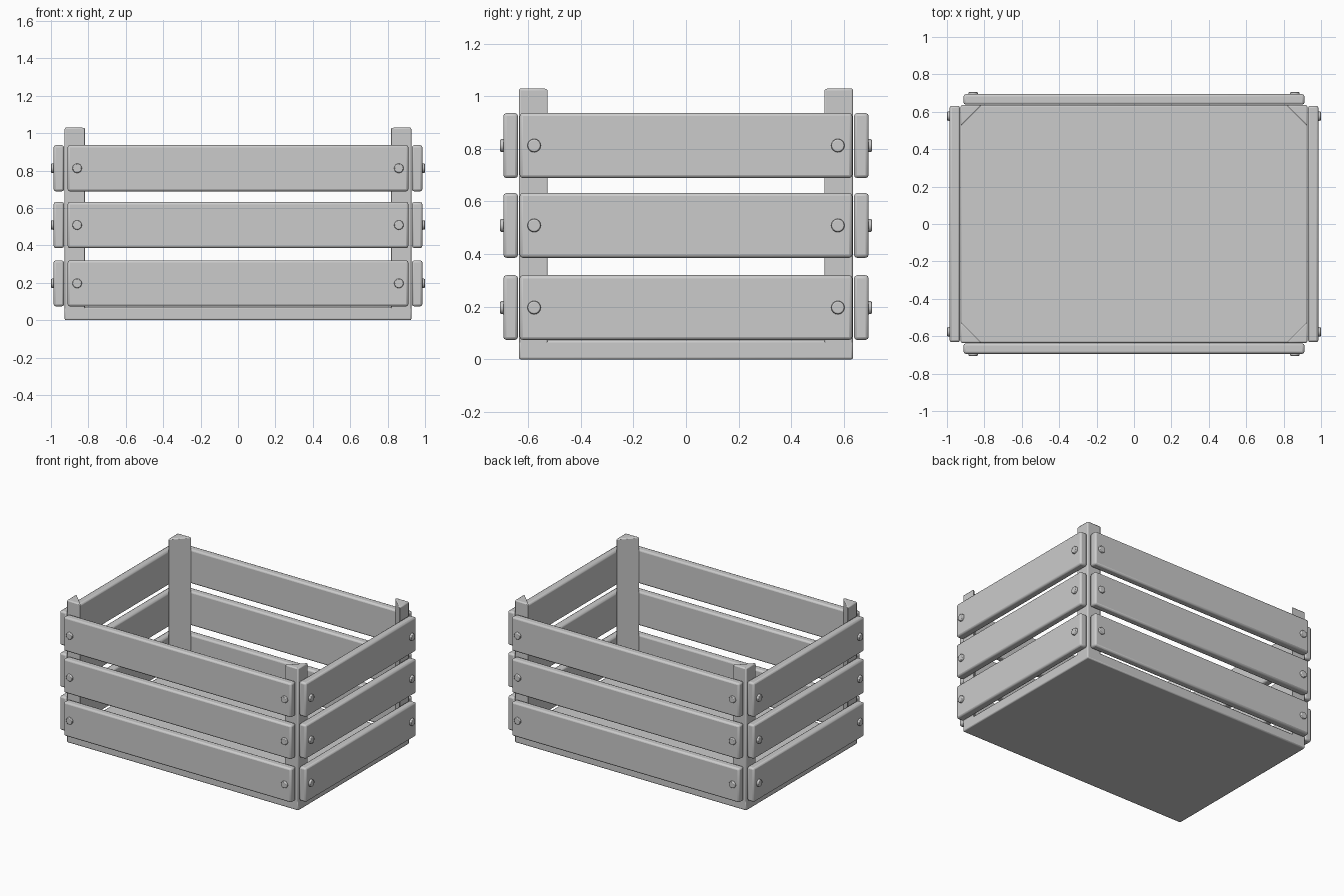
import bpy
import bmesh
import math
from mathutils import Matrix

cube = bpy.data.objects.get("Cube")
if cube:
    bpy.data.objects.remove(cube, do_unlink=True)

grey = bpy.data.materials.new("plain grey")
grey.use_nodes = True
grey.diffuse_color = (0.6, 0.6, 0.6, 1)
grey.node_tree.nodes["Principled BSDF"].inputs["Base Color"].default_value = (0.6, 0.6, 0.6, 1)

HALF_X, HALF_Y = 0.927, 0.635   # floor and post outline
THICK = 0.056                   # slat thickness
ROWS = {"lower": (0.074, 0.32), "middle": (0.386, 0.632), "upper": (0.689, 0.936)}


def finish(name, bm, bevel):
    """Turn a bmesh into a bevelled, shaded object."""
    bmesh.ops.recalc_face_normals(bm, faces=bm.faces)
    mesh = bpy.data.meshes.new(name)
    bm.to_mesh(mesh)
    bm.free()
    mesh.materials.append(grey)
    obj = bpy.data.objects.new(name, mesh)
    bpy.context.collection.objects.link(obj)
    mod = obj.modifiers.new("soft edges", 'BEVEL')
    mod.width = bevel
    mod.segments = 2
    mod.limit_method = 'ANGLE'
    bpy.ops.object.select_all(action='DESELECT')
    obj.select_set(True)
    bpy.context.view_layer.objects.active = obj
    bpy.ops.object.shade_smooth_by_angle(angle=math.radians(50))
    return obj


def box(name, low, high, bevel):
    bm = bmesh.new()
    size = [b - a for a, b in zip(low, high)]
    middle = [(a + b) / 2 for a, b in zip(low, high)]
    bmesh.ops.create_cube(bm, size=1, matrix=Matrix.Translation(middle) @ Matrix.Diagonal((*size, 1)))
    return finish(name, bm, bevel)


def corner_post(name, sx, sy):
    """Upright triangular post filling one corner."""
    leg = 0.113
    outline = [(HALF_X, HALF_Y), (HALF_X - leg, HALF_Y), (HALF_X, HALF_Y - leg)]
    bm = bmesh.new()
    face = bm.faces.new([bm.verts.new((sx * x, sy * y, 0.01)) for x, y in outline])
    up = bmesh.ops.extrude_face_region(bm, geom=[face])
    bmesh.ops.translate(bm, vec=(0, 0, 1.02), verts=[v for v in up["geom"] if isinstance(v, bmesh.types.BMVert)])
    finish(name, bm, 0.008)


def rivet(name, position, direction):
    """Low tapered round head pointing outwards."""
    turn = direction.to_track_quat('Z', 'Y').to_matrix().to_4x4()
    bm = bmesh.new()
    bmesh.ops.create_cone(bm, cap_ends=True, segments=16, radius1=0.027, radius2=0.024, depth=0.026,
                          matrix=Matrix.Translation(position) @ turn)
    finish(name, bm, 0.004)


# Floor board
box("floor", (-HALF_X, -HALF_Y, 0), (HALF_X, HALF_Y, 0.072), 0.008)

# Corner posts
for sx, side in ((1, "left"), (-1, "right")):
    for sy, end in ((-1, "front"), (1, "back")):
        corner_post(f"{end}_{side}_post", sx, sy)

# Slats and their rivets on all four walls
X = Matrix.Identity(3)[0]
Y = Matrix.Identity(3)[1]
for row, (bottom, top) in ROWS.items():
    z = (bottom + top) / 2
    for s, wall in ((-1, "front"), (1, "back")):
        ys = sorted((s * (HALF_Y + 0.003), s * (HALF_Y + 0.003 + THICK)))
        box(f"{row}_{wall}_slat", (-0.911, ys[0], bottom), (0.911, ys[1], top), 0.012)
        for t in (-1, 1):
            rivet(f"{row}_{wall}_rivet", (t * 0.86, s * 0.693, z), Y * s)
    for s, wall in ((1, "left"), (-1, "right")):
        xs = sorted((s * (HALF_X + 0.003), s * (HALF_X + 0.003 + THICK)))
        box(f"{row}_{wall}_slat", (xs[0], -0.632, bottom), (xs[1], 0.632, top), 0.012)
        for t in (-1, 1):
            rivet(f"{row}_{wall}_rivet", (s * 0.987, t * 0.577, z), X * s)
